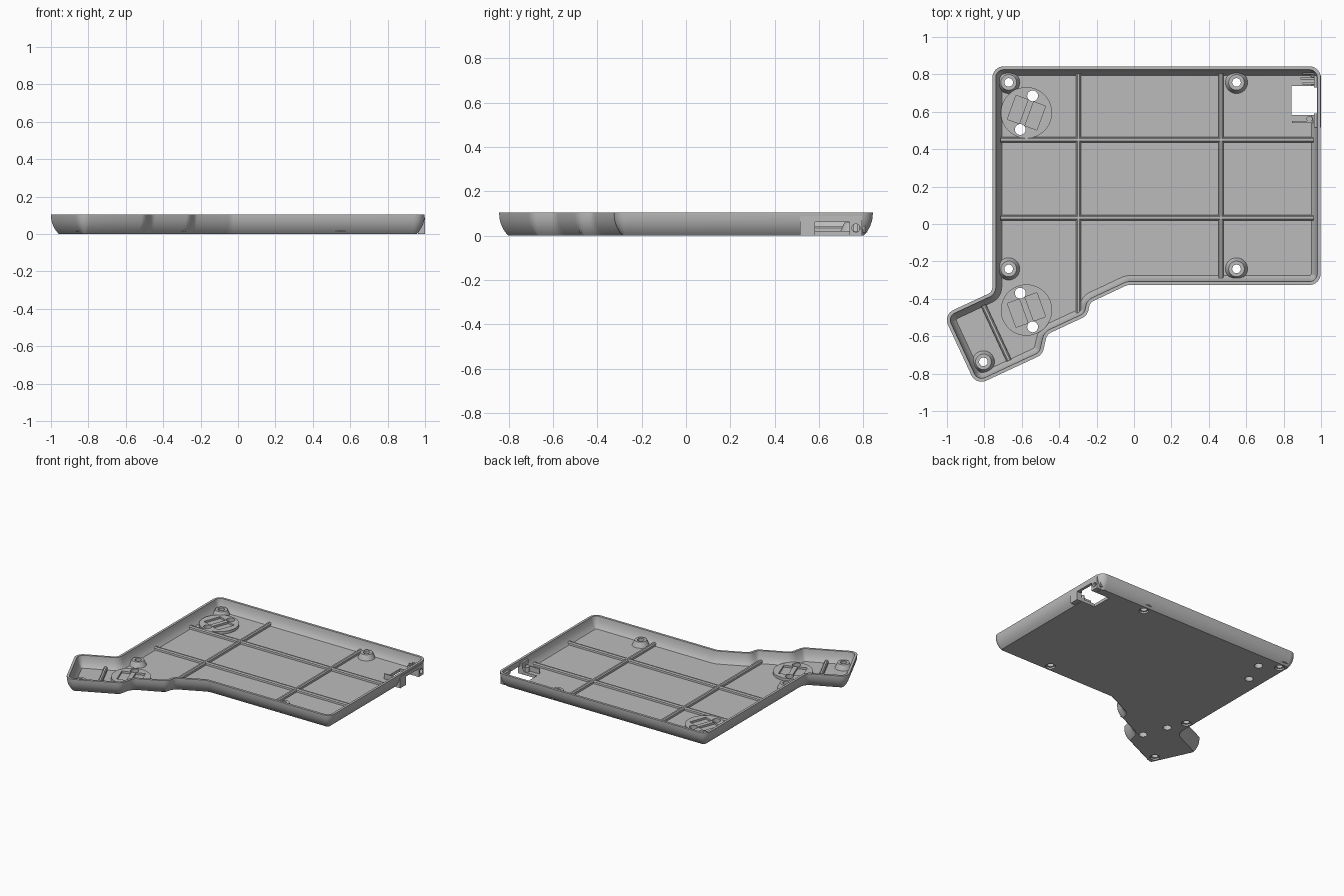
import bpy, bmesh, math
from mathutils import Vector, Matrix

if "Cube" in bpy.data.objects:
    bpy.data.objects.remove(bpy.data.objects["Cube"])

mat = bpy.data.materials.new("case grey")
mat.use_nodes = True
GREY = (0.5, 0.5, 0.5, 1)
mat.diffuse_color = GREY
mat.node_tree.nodes["Principled BSDF"].inputs["Base Color"].default_value = GREY

FLOOR, TOP = 0.022, 0.105


def make(name, bm):
    bmesh.ops.recalc_face_normals(bm, faces=bm.faces)
    me = bpy.data.meshes.new(name)
    bm.to_mesh(me)
    bm.free()
    me.materials.append(mat)
    ob = bpy.data.objects.new(name, me)
    bpy.context.collection.objects.link(ob)
    return ob


def add_box(bm, lo, hi, matrix=Matrix()):
    lo, hi = Vector(lo), Vector(hi)
    m = matrix @ Matrix.Translation((lo + hi) / 2) @ Matrix.Diagonal((*(hi - lo), 1))
    bmesh.ops.create_cube(bm, size=1, matrix=m)


def add_cone(bm, x, y, z0, z1, r0, r1, segs=32):
    bmesh.ops.create_cone(bm, cap_ends=True, segments=segs, radius1=r0, radius2=r1,
                          depth=z1 - z0, matrix=Matrix.Translation((x, y, (z0 + z1) / 2)))


def activate(ob):
    bpy.ops.object.select_all(action='DESELECT')
    ob.select_set(True)
    bpy.context.view_layer.objects.active = ob


def cut(ob, cutters):
    for c in cutters:
        mod = ob.modifiers.new("cut", 'BOOLEAN')
        mod.operation, mod.solver, mod.object = 'DIFFERENCE', 'EXACT', c
        activate(ob)
        bpy.ops.object.modifier_apply(modifier=mod.name)


def rounded_outline(corners, steps=8):
    """Filleted clockwise outline as (point, outward normal) pairs."""
    out, n = [], len(corners)
    for i, (x, y, r) in enumerate(corners):
        p = Vector((x, y))
        a = (p - Vector(corners[i - 1][:2])).normalized()
        b = (Vector(corners[(i + 1) % n][:2]) - p).normalized()
        turn = math.atan2(a.x * b.y - a.y * b.x, a.dot(b))
        side = 1 if turn < 0 else -1
        na = Vector((-a.y, a.x))
        centre = p - a * r * math.tan(abs(turn) / 2) - na * r * side
        for k in range(steps + 1):
            nk = Matrix.Rotation(turn * k / steps, 2) @ na
            out.append((centre + nk * r * side, nk))
    return out


# Tray shell: outline swept through a rounded wall section
outline = rounded_outline([
    (-0.757, 0.843, 0.06), (0.998, 0.843, 0.06), (0.998, -0.326, 0.06),
    (-0.035, -0.326, 0.06), (-0.235, -0.42, 0.04), (-0.25, -0.49, 0.06),
    (-0.465, -0.59, 0.05), (-0.49, -0.698, 0.06), (-0.844, -0.863, 0.06),
    (-1.02, -0.485, 0.06), (-0.757, -0.363, 0.04)])
R = 0.14
section = [(R - math.sqrt(R * R - (0.1 - z) ** 2), z)
           for z in (0, 0.012, 0.025, 0.04, 0.055, 0.075, 0.1)]
section += [(0, TOP), (0.018, TOP), (0.021, 0.085), (0.028, 0.06), (0.038, 0.038), (0.05, FLOOR)]
bm = bmesh.new()
rings = [[bm.verts.new((*(p - n * d), z)) for p, n in outline] for d, z in section]
for lower, upper in zip(rings, rings[1:]):
    for i in range(len(lower)):
        bm.faces.new((lower[i - 1], lower[i], upper[i], upper[i - 1]))
bm.faces.new(rings[0])
bm.faces.new(rings[-1])
tray = make("tray", bm)

# Hole cutters
screws = [(-0.67, 0.757), (0.548, 0.757), (-0.67, -0.24), (0.548, -0.24), (-0.805, -0.737)]
pads = [(-0.575, 0.595, 1), (-0.575, -0.46, -1)]
bm = bmesh.new()
for x, y in screws:
    add_cone(bm, x, y, -0.1, 0.2, 0.023, 0.023)
for x, y, s in pads:
    for e in (1, -1):
        add_cone(bm, x + e * 0.033, y + e * s * 0.09, -0.1, 0.2, 0.029, 0.029)
holes = make("hole_cutter", bm)
bm = bmesh.new()
for x, y in screws:
    add_cone(bm, x, y, -0.05, 0.012, 0.034, 0.034)
sinks = make("screw_recess_cutter", bm)

# Port and button cutters
bm = bmesh.new()
add_box(bm, (0.843, 0.583, -0.1), (1.1, 0.738, 0.063))
port = make("port_cutter", bm)
bm = bmesh.new()
add_box(bm, (0.85, 0.59, 0.01), (0.979, 0.73, 0.2))
port_top = make("port_clearance_cutter", bm)
bm = bmesh.new()
add_cone(bm, 0, 0, -0.1, 0.1, 0.018, 0.018, 20)
bm.transform(Matrix.Translation((1.0, 0.767, 0.035)) @ Matrix.Rotation(math.pi / 2, 4, 'Y'))
button = make("button_cutter", bm)

cut(tray, [holes, sinks, port, port_top, button])

# Flat wall panel around the port
bm = bmesh.new()
add_box(bm, (0.962, 0.515, 0), (1.0, 0.795, 0.088))
port_panel = make("port_panel", bm)
cut(port_panel, [port, port_top, button])

# Small guides beside the port
bm = bmesh.new()
for x0, x1, y in ((0.9, 0.98, 0.803), (0.89, 0.98, 0.778), (0.9, 0.98, 0.752), (0.845, 0.965, 0.545)):
    add_box(bm, (x0, y - 0.005, 0.015), (x1, y + 0.005, 0.06))
add_cone(bm, 0.938, 0.562, 0.015, 0.06, 0.016, 0.016, 16)
port_guides = make("port_guides", bm)

# Screw bosses
bm = bmesh.new()
for x, y in screws:
    add_cone(bm, x, y, 0.014, 0.06, 0.063, 0.042)
bosses = make("screw_bosses", bm)
cut(bosses, [holes])

# Round pads with two slanted pockets each
bm, pk = bmesh.new(), bmesh.new()
for x, y, s in pads:
    add_cone(bm, x, y, 0.014, 0.042, 0.137, 0.137, 48)
    turn = Matrix.Translation((x, y, 0)) @ Matrix.Rotation(-s * math.radians(20), 4, 'Z')
    for e in (1, -1):
        add_box(pk, (e * 0.05 - 0.034, -0.068, 0.027), (e * 0.05 + 0.034, 0.068, 0.1), turn)
round_pads = make("round_pads", bm)
pockets = make("pocket_cutter", pk)
cut(round_pads, [pockets, holes])


# Stiffening ribs with bevelled tops
def rib(name, x0, y0, x1, y1):
    a, b = Vector((x0, y0)), Vector((x1, y1))
    d = (b - a).normalized()
    side = Vector((-d.y, d.x))
    profile = [(-0.015, 0.014), (0.015, 0.014), (0.013, 0.036), (0.006, 0.044),
               (-0.006, 0.044), (-0.013, 0.036)]
    bm = bmesh.new()
    e0, e1 = [[bm.verts.new((*(p + side * w), z)) for w, z in profile] for p in (a, b)]
    for i in range(len(profile)):
        bm.faces.new((e0[i - 1], e0[i], e1[i], e1[i - 1]))
    bm.faces.new(e0)
    bm.faces.new(e1)
    return make(name, bm)


ribs = [rib("long_rib_back", -0.715, 0.45, 0.96, 0.45),
        rib("long_rib_front", -0.715, 0.033, 0.96, 0.033),
        rib("cross_rib_left", -0.297, 0.805, -0.297, -0.48),
        rib("cross_rib_right", 0.465, 0.805, 0.465, -0.288),
        rib("corner_rib", -0.805, -0.435, -0.668, -0.73)]

for c in (holes, sinks, port, port_top, button, pockets):
    bpy.data.objects.remove(c)

for ob in [tray, port_panel, port_guides, bosses, round_pads] + ribs:
    activate(ob)
    bpy.ops.object.shade_smooth_by_angle(angle=math.radians(30))
